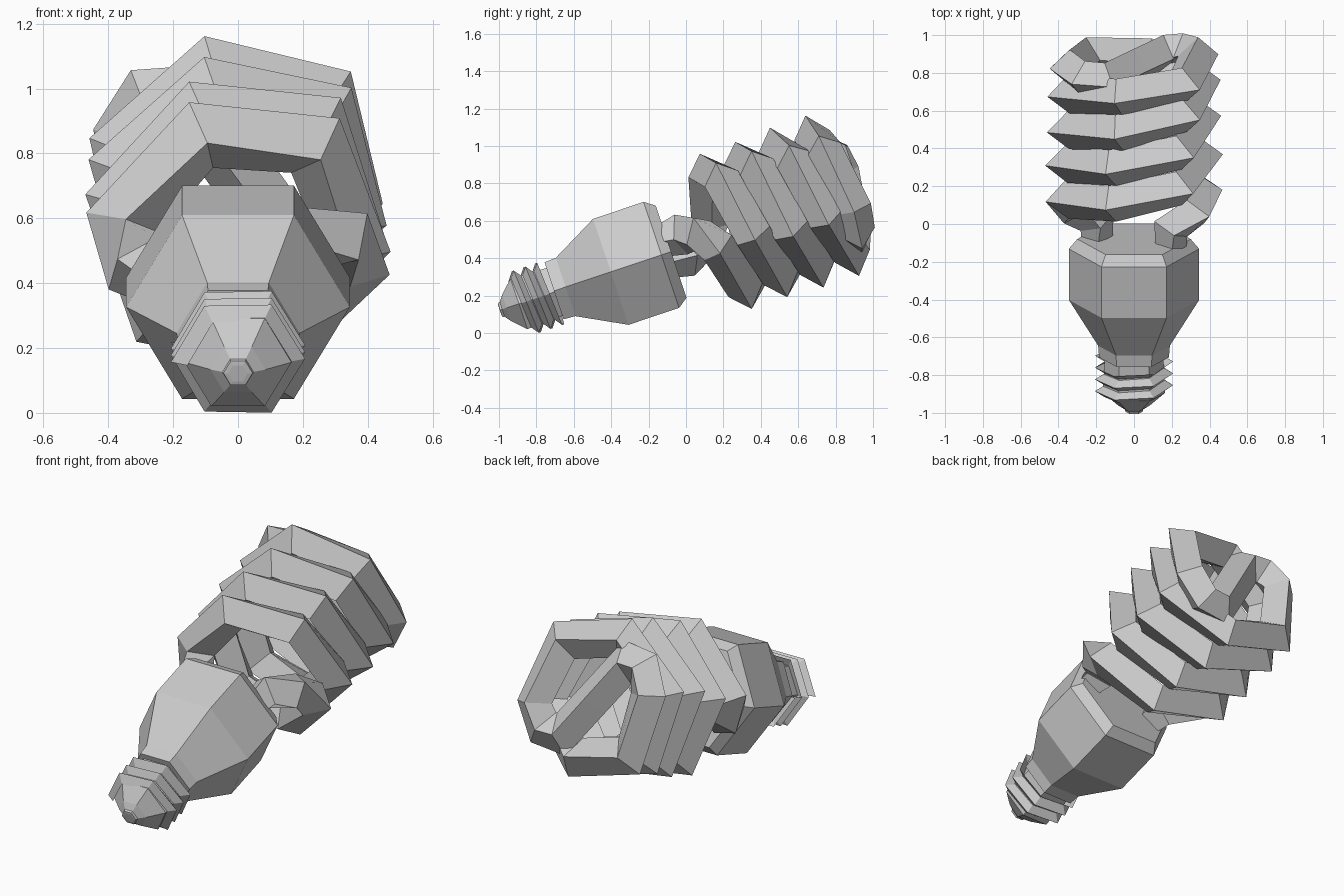
import bpy, bmesh, math
from mathutils import Matrix, Vector

cube = bpy.data.objects.get("Cube")
if cube:
    bpy.data.objects.remove(cube, do_unlink=True)

grey = bpy.data.materials.new("plain_grey")
grey.use_nodes = True
colour = (0.6, 0.6, 0.6, 1)
grey.diffuse_color = colour
grey.node_tree.nodes["Principled BSDF"].inputs["Base Color"].default_value = colour

# Lamp axis runs along local y, tilted up from the ground
TILT = Matrix.Translation((0, -0.99, 0.13)) @ Matrix.Rotation(math.radians(18.5), 4, 'X')
AXIS = Vector((0, 1, 0))


def polar(deg, radius, s, lift=0):
    a = math.radians(deg)
    return Vector((radius * math.cos(a), s, radius * math.sin(a) + lift))


def make(name, verts, faces):
    bm = bmesh.new()
    vs = [bm.verts.new(TILT @ v) for v in verts]
    for f in faces:
        bm.faces.new([vs[i] for i in f])
    bmesh.ops.recalc_face_normals(bm, faces=bm.faces)
    mesh = bpy.data.meshes.new(name)
    bm.to_mesh(mesh)
    bm.free()
    mesh.materials.append(grey)
    obj = bpy.data.objects.new(name, mesh)
    bpy.context.collection.objects.link(obj)


def loft(name, rings):
    """Skin equal-sized rings of points and cap both ends."""
    n = len(rings[0])
    faces = [(r * n + k, r * n + (k + 1) % n, (r + 1) * n + (k + 1) % n, (r + 1) * n + k)
             for r in range(len(rings) - 1) for k in range(n)]
    faces += [tuple(range(n)), tuple(range((len(rings) - 1) * n, len(rings) * n))]
    make(name, [v for ring in rings for v in ring], faces)


def hex_turned(name, profile, lift=0):
    loft(name, [[polar(60 * k, r, s, lift) for k in range(6)] for s, r in profile])


# Six-sided housing and screw cap core with a contact button
hex_turned("housing", [(0.30, 0.185), (0.365, 0.19), (0.62, 0.345), (0.905, 0.345), (0.96, 0.30)])
hex_turned("cap_core", [(-0.008, 0.03), (-0.006, 0.045), (0.006, 0.048), (0.03, 0.085),
                        (0.1, 0.165), (0.31, 0.155)], -0.006)

# Helical screw thread: valley and peak strips
PITCH, STEPS = 0.066, 19
verts, faces = [], []
for i in range(STEPS):
    s = 0.075 + PITCH * i / 6
    verts += [polar(180 - 60 * i, 0.156, s, -0.008),
              polar(180 - 60 * i, 0.207, s + PITCH / 2, -0.008)]
for i in range(STEPS - 1):
    v = 2 * i
    faces.append((v, v + 2, v + 3, v + 1))
    if i + 7 < STEPS:
        faces.append((v + 1, v + 3, v + 14, v + 12))
make("screw_thread", verts, faces)

# Half of the tube path: foot, hexagonal helix, rounded inward bend
half = [Vector((0.195, 0.9, 0.06)), Vector((0.195, 1.04, 0.06)), Vector((0.325, 1.13, 0.04))]
for k in range(11):
    turn = 6 if k < 6 else 0
    radius = 0.35 if k % 3 == 1 else 0.364
    half.append(polar(turn - 17 - 60 * k, radius, 1.205 + k * 0.4 / 6))
half += [polar(43, 0.36, 1.905), polar(-17, 0.355, 1.955),
         Vector((0.27, 1.935, -0.225)), Vector((0.16, 1.925, -0.235))]
# The other half is the same path turned half way round the axis
path = half + [Vector((0, 1.925, 0))] + [Vector((-p.x, p.y, -p.z)) for p in reversed(half)]
path = [p + Vector((0, 0, 0.01)) for p in path]

# Sweep a diamond section with mitred corners
rings = []
for i, p in enumerate(path):
    t_in = (p - path[max(i - 1, 0)]).normalized()
    t_out = (path[min(i + 1, len(path) - 1)] - p).normalized()
    t = (t_in + t_out).normalized()
    foot = abs(t.y) > 0.9
    guide = Vector((-math.copysign(1, p.x), 0, 0)) if foot else AXIS
    b = (guide - t * guide.dot(t)).normalized()
    a = t.cross(b)
    size = 0.08 if foot else 0.1
    mitre = 1 if foot else min(1 / t.dot(t_in), 1.2)
    rings.append([p + a * size * mitre, p + b * size, p - a * size * mitre, p - b * size])
loft("spiral_tube", rings)
